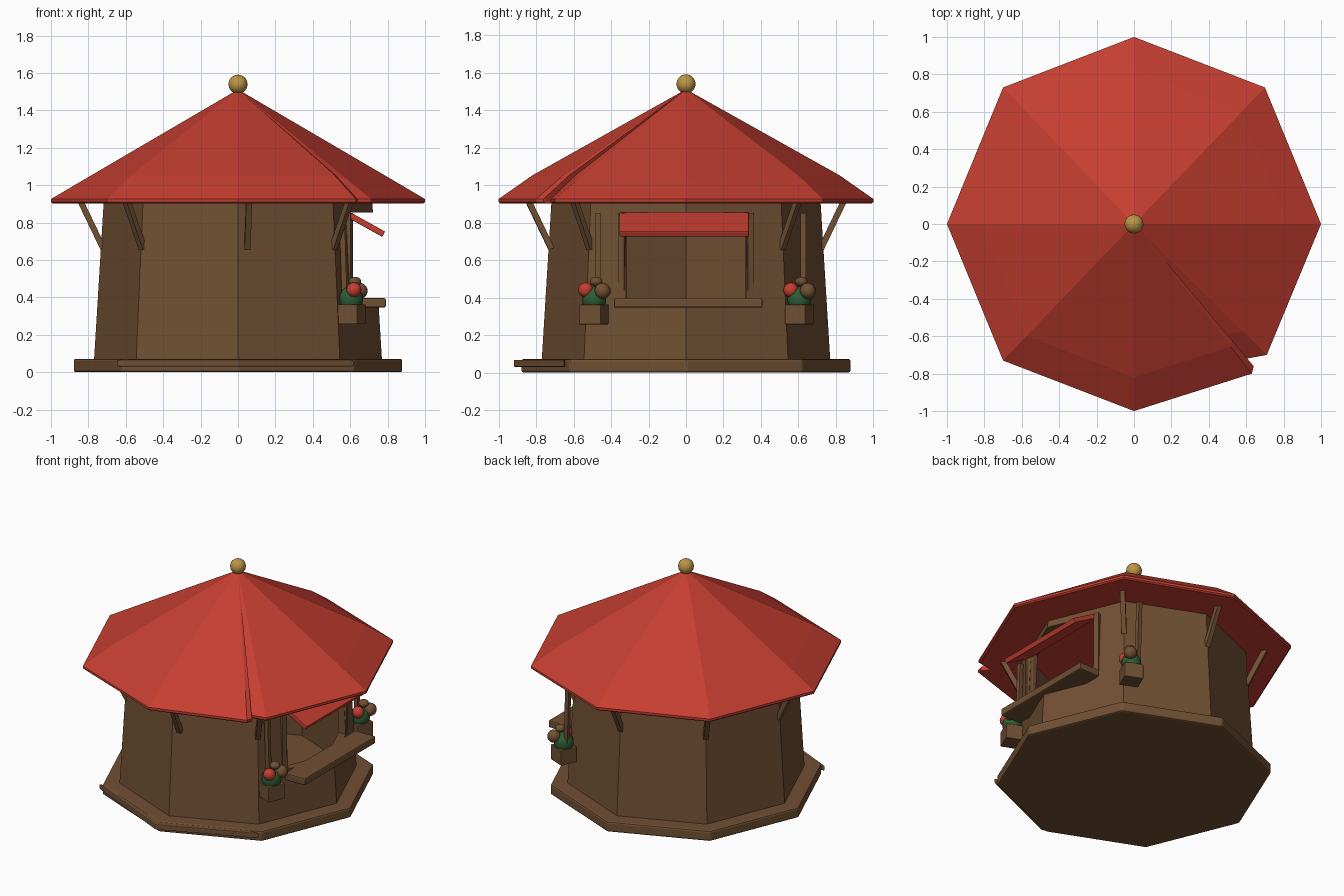
import bpy, bmesh
from math import sin, cos, radians, atan2
from mathutils import Vector

cube = bpy.data.objects.get("Cube")
if cube:
    bpy.data.objects.remove(cube)


def material(name, rgb):
    m = bpy.data.materials.new(name)
    m.use_nodes = True
    m.diffuse_color = (*rgb, 1)
    bsdf = next(n for n in m.node_tree.nodes if n.type == 'BSDF_PRINCIPLED')
    bsdf.inputs["Base Color"].default_value = (*rgb, 1)
    return m


WOOD = material("brown wood", (0.165, 0.08, 0.033))
RED = material("red", (0.56, 0.048, 0.03))
GOLD = material("gold", (0.5, 0.3, 0.06))
GREEN = material("leaf green", (0.025, 0.11, 0.035))


def finish(bm, name, mat, bevel=0):
    bmesh.ops.recalc_face_normals(bm, faces=bm.faces)
    me = bpy.data.meshes.new(name)
    bm.to_mesh(me)
    bm.free()
    me.materials.append(mat)
    ob = bpy.data.objects.new(name, me)
    bpy.context.collection.objects.link(ob)
    if bevel:
        mod = ob.modifiers.new("bevel", 'BEVEL')
        mod.width = bevel
        mod.segments = 2
    return ob


def octagon(r, z):
    return [Vector((r * cos(radians(a)), r * sin(radians(a)), z)) for a in range(0, 360, 45)]


def loft(name, rings, mat, closed=False, bevel=0):
    """Skin equal rings; cap the ends, or join last to first when closed."""
    bm = bmesh.new()
    vs = [[bm.verts.new(p) for p in ring] for ring in rings]
    pairs = list(zip(vs, vs[1:])) + ([(vs[-1], vs[0])] if closed else [])
    for a, b in pairs:
        for i in range(len(a)):
            j = (i + 1) % len(a)
            bm.faces.new((a[i], a[j], b[j], b[i]))
    if not closed:
        bm.faces.new(vs[0])
        bm.faces.new(vs[-1])
    return finish(bm, name, mat, bevel)


def box(name, centre, size, mat, turn=0, tilt=0, bevel=0):
    bm = bmesh.new()
    bmesh.ops.create_cube(bm, size=1)
    for v in bm.verts:
        v.co *= Vector(size)
    ob = finish(bm, name, mat, bevel)
    ob.location = centre
    ob.rotation_euler = (0, radians(tilt), radians(turn))
    return ob


def beam(name, a, b, width, mat):
    a, b = Vector(a), Vector(b)
    ob = box(name, (a + b) / 2, (width, width, (b - a).length), mat)
    ob.rotation_euler = (b - a).to_track_quat('Z', 'Y').to_euler()
    return ob


def ball(name, centre, r, mat, squash=1):
    bm = bmesh.new()
    bmesh.ops.create_uvsphere(bm, u_segments=16, v_segments=10, radius=r)
    for f in bm.faces:
        f.smooth = True
    ob = finish(bm, name, mat)
    ob.location = centre
    ob.scale.z = squash
    return ob


# Floor platform and the loose front edging
loft("platform", [octagon(0.88, 0.0), octagon(0.88, 0.072)], WOOD, bevel=0.012)
edge = [(-0.65, -0.62), (0, -0.92), (0.62, -0.65), (0, -0.6)]
loft("front_edging", [[Vector((x, y, z)) for x, y in edge] for z in (0.03, 0.068)],
     WOOD, bevel=0.006)

# Tapered hollow walls with the serving window cut out
walls = loft("walls", [octagon(0.77, 0.06), octagon(0.718, 0.91),
                       octagon(0.665, 0.91), octagon(0.715, 0.06)], WOOD, closed=True)
cutter = box("window_cutter", (0.8, 0, 0.625), (0.9, 0.64, 0.46), WOOD)
cutter.hide_render = True
mod = walls.modifiers.new("window", 'BOOLEAN')
mod.operation = 'DIFFERENCE'
mod.solver = 'EXACT'
mod.object = cutter
bpy.context.view_layer.objects.active = walls
bpy.ops.object.modifier_apply(modifier=mod.name)
bpy.data.objects.remove(cutter)

# Window jambs, counter and lifted hatch
for y in (-0.34, 0.34):
    box("window_jamb", (0.59, y, 0.62), (0.04, 0.035, 0.46), WOOD, turn=22.5 if y > 0 else -22.5)
box("counter", (0.71, 0.012, 0.371), (0.16, 0.79, 0.05), WOOD, bevel=0.008)
box("window_hatch", (0.685, -0.01, 0.79), (0.215, 0.69, 0.032), RED, tilt=29, bevel=0.005)

# Roof outline: one corner is broken away
outline = [(1, 0), (0.7, 0.73), (0, 1), (-0.7, 0.73), (-1, 0), (-0.7, -0.73),
           (0, -1), (0.63, -0.8), (0.64, -0.76), (0.6, -0.72), (0.71, -0.7)]


def roof_ring(scale, z, swell=0):
    return [Vector((x * scale, y * scale, z + swell * (abs(y) > 0.7))) for x, y in outline]


roof = loft("roof", [roof_ring(0.99, 0.902), roof_ring(1, 0.91), roof_ring(1, 0.926),
                     roof_ring(0.82, 1.032, 0.02), roof_ring(0.02, 1.5)], RED)

# Finial on the peak
ball("finial", (0, 0, 1.54), 0.051, GOLD)

# Roof struts on every corner except over the window
for deg in range(45, 360, 45):
    a = radians(deg + (4 if deg == 270 else 0))
    d = Vector((cos(a), sin(a), 0))
    beam("roof_strut", d * 0.72 + Vector((0, 0, 0.66)), d * 0.84 + Vector((0, 0, 0.91)),
         0.032, WOOD)

# Hanging flower boxes beside the window
for px, py in ((0.605, -0.49), (0.53, 0.605)):
    side = 1 if py > 0 else -1
    turn = 67.5 if py > 0 else -22.5
    box("flower_box", (px, py, 0.31), (0.12, 0.125, 0.105), WOOD, turn=turn, bevel=0.004)
    ball("leaves", (px, py, 0.39), 0.064, GREEN, 1.1)
    beam("box_hanger", (px - 0.035, py + 0.02, 0.36), (px - 0.05, py + 0.02, 0.85), 0.028, WOOD)
    ball("red_flower", (px + 0.015, py - 0.045, 0.44), 0.04, RED)
    ball("brown_flower", (px + 0.045, py + 0.045, 0.435), 0.043, WOOD)
    ball("brown_bud", (px + 0.02, py + 0.01, 0.485), 0.034, WOOD, 0.75)
